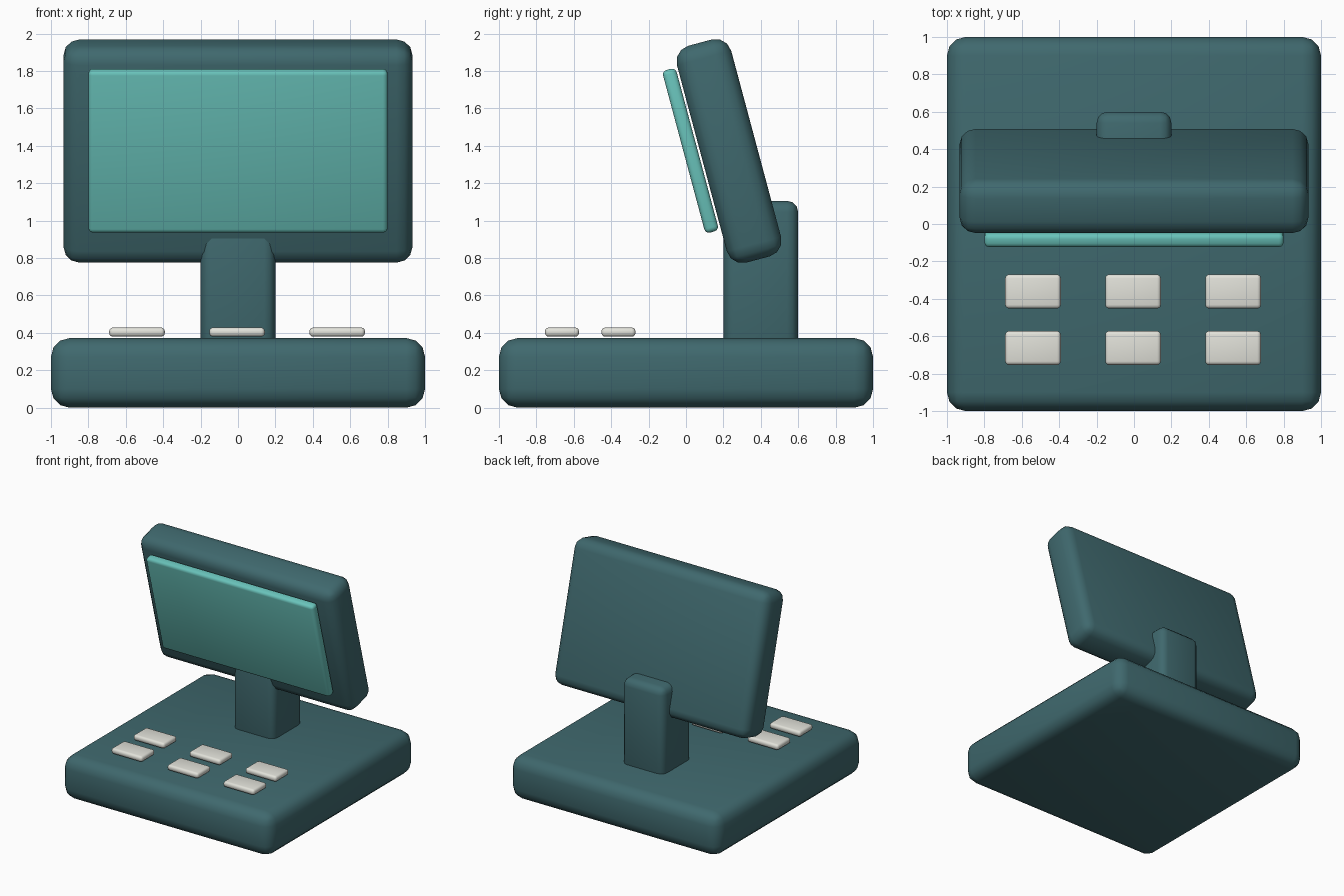
import bpy
from math import radians

if "Cube" in bpy.data.objects:
    bpy.data.objects.remove(bpy.data.objects["Cube"])


def material(name, color):
    m = bpy.data.materials.new(name)
    m.diffuse_color = (*color, 1)
    m.use_nodes = True
    m.node_tree.nodes["Principled BSDF"].inputs["Base Color"].default_value = m.diffuse_color
    return m


BODY = material("teal_body", (0.05, 0.14, 0.155))
GLASS = material("aqua_screen", (0.14, 0.54, 0.49))
KEY = material("ivory_key", (0.76, 0.76, 0.70))


def rounded_box(name, center, size, radius, mat, tilt=0, segments=3):
    bpy.ops.mesh.primitive_cube_add(size=1, location=center)
    ob = bpy.context.object
    ob.name = name
    ob.scale = size
    bpy.ops.object.transform_apply(location=False, rotation=False, scale=True)
    ob.rotation_euler.x = radians(tilt)
    bevel = ob.modifiers.new("rounded_edges", 'BEVEL')
    bevel.width = radius
    bevel.segments = segments
    bpy.ops.object.modifier_apply(modifier=bevel.name)
    bpy.ops.object.shade_smooth_by_angle(angle=radians(40))
    ob.data.materials.append(mat)
    return ob


# Base slab and post
rounded_box("base", (0, 0, 0.186), (2, 2, 0.372), 0.1, BODY)
rounded_box("post", (0, 0.4, 0.703), (0.4, 0.4, 0.806), 0.06, BODY)

# Tilted monitor housing with the screen floating just in front
TILT = 15
rounded_box("monitor_housing", (0, 0.23, 1.372), (1.865, 0.3, 1.2), 0.085, BODY, TILT)
rounded_box("screen", (0, 0.024, 1.374), (1.6, 0.075, 0.9), 0.025, GLASS, TILT)

# Two rows of three keys
for row, y in enumerate((-0.361, -0.663)):
    for col, x in enumerate((-0.54, -0.005, 0.53)):
        rounded_box(f"key_{row}_{col}", (x, y, 0.404), (0.297, 0.182, 0.049), 0.02, KEY)
